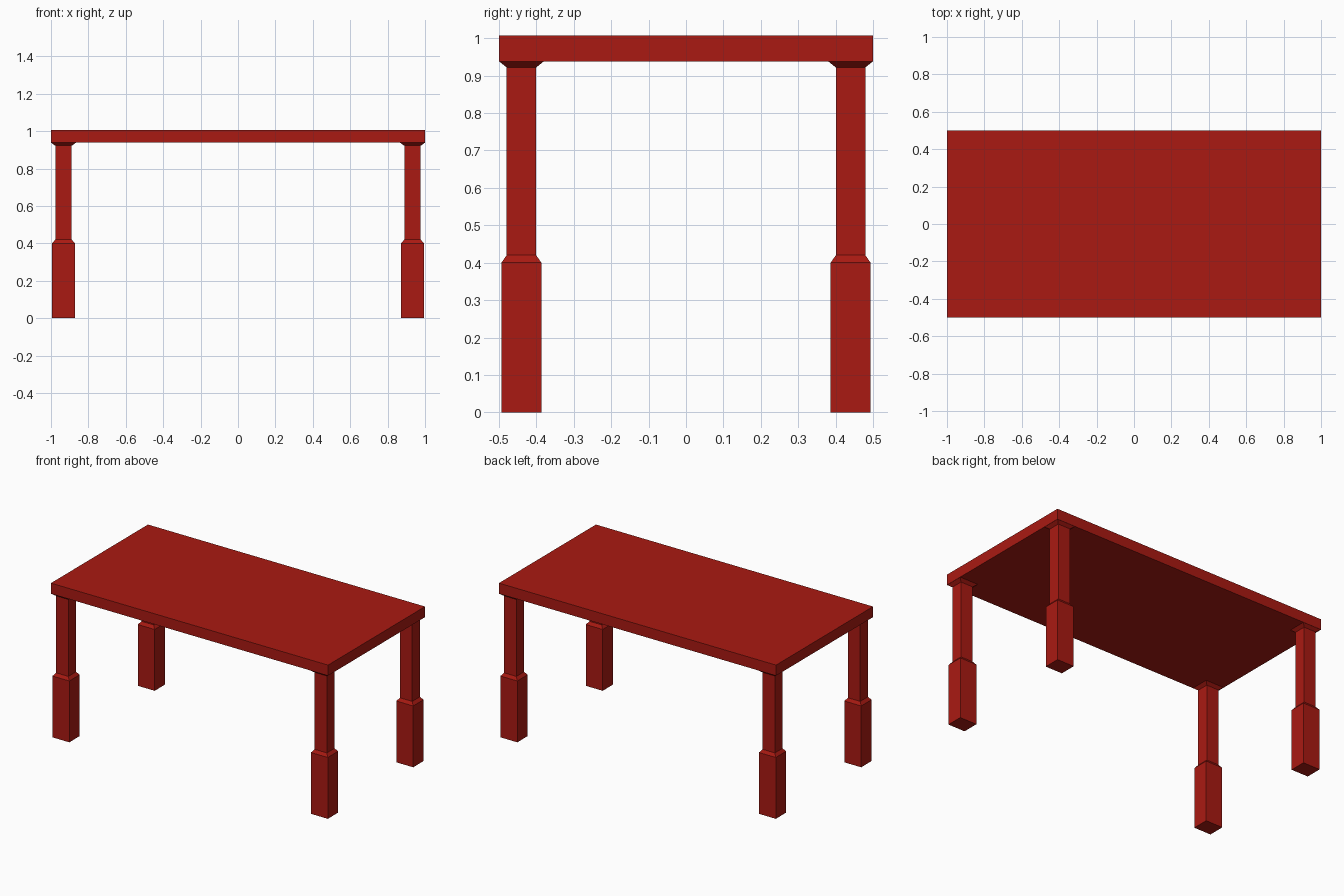
import bpy, bmesh

if "Cube" in bpy.data.objects:
    bpy.data.objects.remove(bpy.data.objects["Cube"])

# Shared red paint
red = bpy.data.materials.new("red_paint")
red.diffuse_color = (0.40, 0.01, 0.006, 1)
red.use_nodes = True
red.node_tree.nodes["Principled BSDF"].inputs["Base Color"].default_value = red.diffuse_color


def stacked_box(name, cx, cy, sections):
    """Closed solid skinned through rectangular sections (z, width, depth)."""
    bm = bmesh.new()
    rings = [[bm.verts.new((sx * w / 2, sy * d / 2, z))
              for sx, sy in ((-1, -1), (1, -1), (1, 1), (-1, 1))]
             for z, w, d in sections]
    bm.faces.new(rings[0][::-1])
    for lo, hi in zip(rings, rings[1:]):
        for i in range(4):
            j = (i + 1) % 4
            bm.faces.new((lo[i], lo[j], hi[j], hi[i]))
    bm.faces.new(rings[-1])
    mesh = bpy.data.meshes.new(name)
    bm.to_mesh(mesh)
    bm.free()
    mesh.materials.append(red)
    obj = bpy.data.objects.new(name, mesh)
    obj.location = (cx, cy, 0)
    bpy.context.collection.objects.link(obj)
    return obj


# Table top slab
stacked_box("table_top", 0, 0, [(0.938, 2.0, 1.0), (1.007, 2.0, 1.0)])

# Legs: thick foot block, chamfer, slim shaft, flared capital
leg_profile = [(0.0, 0.122, 0.107), (0.40, 0.122, 0.107),
               (0.42, 0.088, 0.079), (0.922, 0.088, 0.079),
               (0.938, 0.132, 0.119)]
for side, sx in (("left", -1), ("right", 1)):
    for end, sy in (("front", -1), ("back", 1)):
        stacked_box(f"{end}_{side}_leg", sx * 0.933, sy * 0.44, leg_profile)
